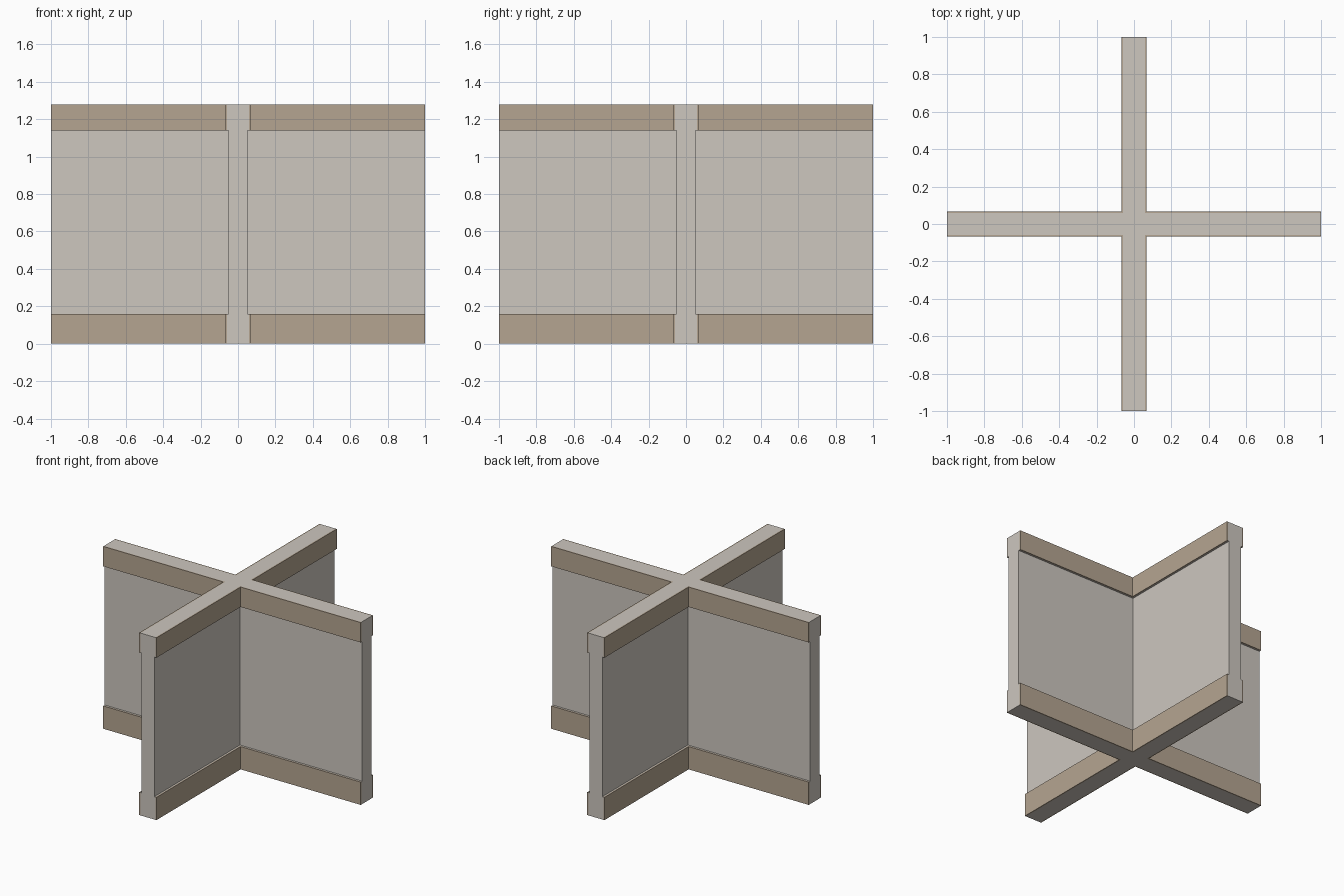
import bpy
import bmesh

if "Cube" in bpy.data.objects:
    bpy.data.objects.remove(bpy.data.objects["Cube"])

HALF = 1.0        # arm length from the centre
WALL = 0.05       # half thickness of the thin wall
BLOCK = 0.058     # half thickness of the wall behind the trim
TRIM = 0.067      # half thickness including the trim
Z_BASE, Z_TOP, HEIGHT = 0.16, 1.14, 1.28


def material(name, rgb):
    mat = bpy.data.materials.new(name)
    mat.diffuse_color = (*rgb, 1.0)
    mat.use_nodes = True
    mat.node_tree.nodes["Principled BSDF"].inputs["Base Color"].default_value = mat.diffuse_color
    return mat


plaster = material("warm grey plaster", (0.610, 0.571, 0.521))
wood = material("tan trim", (0.462, 0.376, 0.283))


def finish(name, bm, mat):
    bmesh.ops.recalc_face_normals(bm, faces=bm.faces)
    mesh = bpy.data.meshes.new(name)
    bm.to_mesh(mesh)
    bm.free()
    mesh.materials.append(mat)
    obj = bpy.data.objects.new(name, mesh)
    bpy.context.collection.objects.link(obj)


def cross(t):
    """Plus-shaped outline, anticlockwise, three points per quadrant."""
    points = []
    x_dir = [(HALF, -t), (HALF, t), (t, t)]
    for turn in range(4):
        points += x_dir
        x_dir = [(-y, x) for x, y in x_dir]
    return points


# Crossing walls: plus-shaped outline stepped out behind the top and base trim
bm = bmesh.new()
levels = [(0, BLOCK), (Z_BASE, BLOCK), (Z_BASE, WALL),
          (Z_TOP, WALL), (Z_TOP, BLOCK), (HEIGHT, BLOCK)]
rings = [[bm.verts.new((x, y, z)) for x, y in cross(t)] for z, t in levels]
for k, (low, high) in enumerate(zip(rings, rings[1:])):
    ledge = levels[k][0] == levels[k + 1][0]
    for i in range(12):
        if ledge and i % 3 == 0:      # arm ends stay flush
            continue
        j = (i + 1) % 12
        bm.faces.new((low[i], low[j], high[j], high[i]))
bm.faces.new(rings[0][::-1])
bm.faces.new(rings[-1])
finish("crossing_walls", bm, plaster)


# Trim: an L-shaped strip in each of the four inner corners
def trim(name, z0, z1):
    bm = bmesh.new()
    outline = [(BLOCK, BLOCK), (HALF, BLOCK), (HALF, TRIM),
               (TRIM, TRIM), (TRIM, HALF), (BLOCK, HALF)]
    for turn in range(4):
        face = bm.faces.new([bm.verts.new((x, y, z0)) for x, y in outline])
        top = bmesh.ops.extrude_face_region(bm, geom=[face], use_keep_orig=True)
        moved = [g for g in top["geom"] if isinstance(g, bmesh.types.BMVert)]
        bmesh.ops.translate(bm, verts=moved, vec=(0, 0, z1 - z0))
        outline = [(-y, x) for x, y in outline]
    finish(name, bm, wood)


trim("base_trim", 0, Z_BASE)
trim("top_trim", Z_TOP, HEIGHT)
